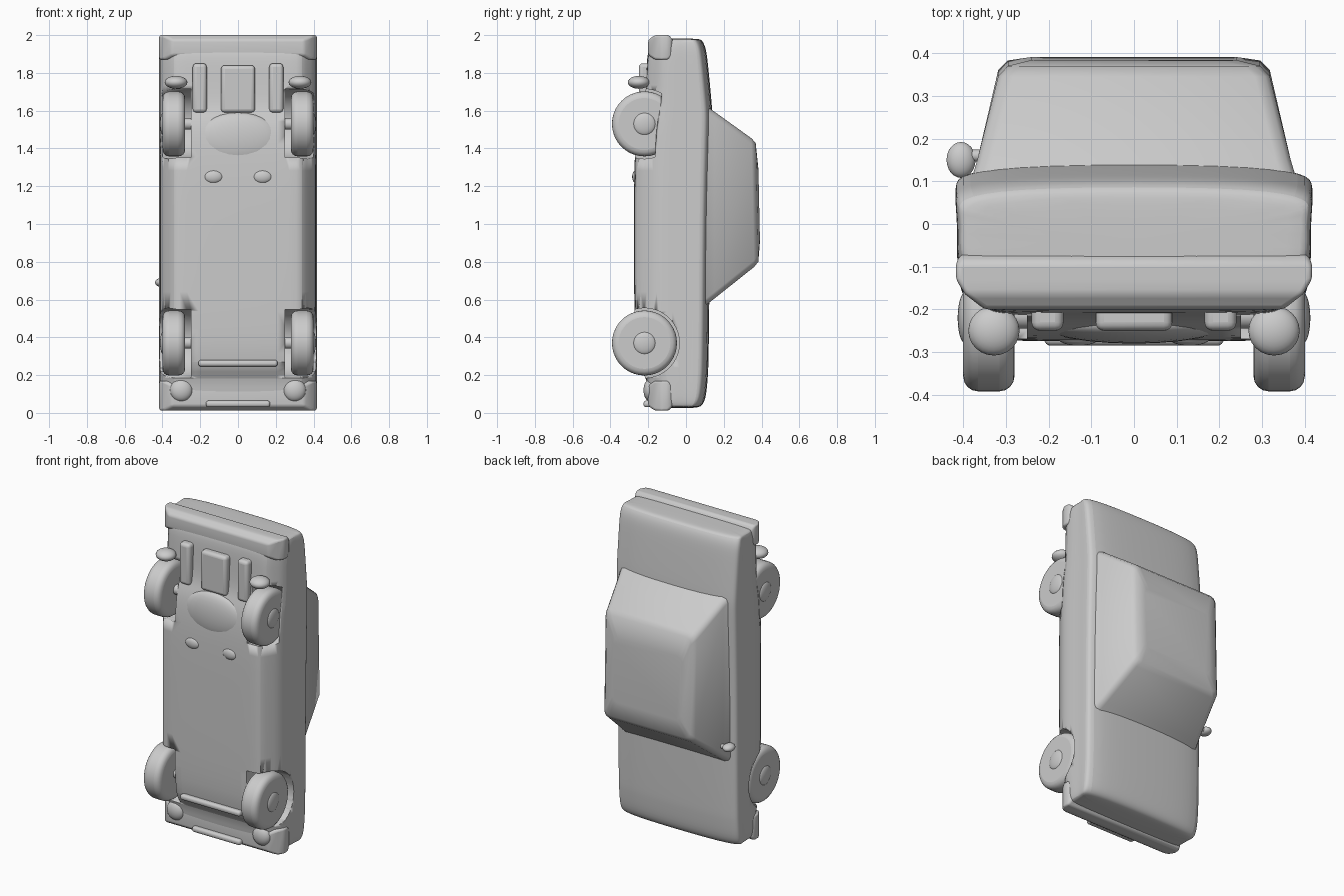
import bpy, bmesh, math
from mathutils import Matrix

cube = bpy.data.objects.get("Cube")
if cube:
    bpy.data.objects.remove(cube, do_unlink=True)

grey = bpy.data.materials.new("plain grey")
grey.use_nodes = True
grey.diffuse_color = (0.6, 0.6, 0.6, 1)
grey.node_tree.nodes["Principled BSDF"].inputs["Base Color"].default_value = (0.6, 0.6, 0.6, 1)


def finish(name, bm, bevel=0, angle=40):
    bmesh.ops.recalc_face_normals(bm, faces=bm.faces)
    mesh = bpy.data.meshes.new(name)
    bm.to_mesh(mesh)
    bm.free()
    ob = bpy.data.objects.new(name, mesh)
    bpy.context.collection.objects.link(ob)
    mesh.materials.append(grey)
    if bevel:
        mod = ob.modifiers.new("round", 'BEVEL')
        mod.width, mod.segments = bevel, 4
    bpy.ops.object.select_all(action='DESELECT')
    ob.select_set(True)
    bpy.context.view_layer.objects.active = ob
    bpy.ops.object.shade_smooth_by_angle(angle=math.radians(angle))
    return ob


def loft(name, rings, **kw):
    bm = bmesh.new()
    loops = [[bm.verts.new(p) for p in ring] for ring in rings]
    for a, b in zip(loops, loops[1:]):
        for i in range(len(a)):
            j = (i + 1) % len(a)
            bm.faces.new((a[i], a[j], b[j], b[i]))
    bm.faces.new(loops[0])
    bm.faces.new(loops[-1])
    return finish(name, bm, **kw)


def box(name, x, y, z, bevel=0.015):
    bm = bmesh.new()
    size = Matrix.Diagonal((x[1] - x[0], y[1] - y[0], z[1] - z[0], 1))
    mid = Matrix.Translation([(a + b) / 2 for a, b in (x, y, z)])
    bmesh.ops.create_cube(bm, size=1, matrix=mid @ size)
    return finish(name, bm, bevel)


def ball(name, centre, radii):
    bm = bmesh.new()
    bmesh.ops.create_uvsphere(bm, u_segments=24, v_segments=14, radius=1,
                              matrix=Matrix.Translation(centre) @ Matrix.Diagonal((*radii, 1)))
    return finish(name, bm)


def rod(name, x0, x1, y, z, radius, bevel=0):
    bm = bmesh.new()
    bmesh.ops.create_cone(bm, cap_ends=True, segments=40, radius1=radius, radius2=radius,
                          depth=abs(x1 - x0),
                          matrix=Matrix.Translation(((x0 + x1) / 2, y, z)) @ Matrix.Rotation(math.pi / 2, 4, 'Y'))
    return finish(name, bm, bevel)


# Body shell: one cross-section carried along the length
def section(z, bottom, top, w):
    half = [(0.72 * w, bottom), (0.81 * w, bottom + 0.005), (0.9 * w, bottom * 0.77),
            (w, bottom * 0.52), (w * 0.985, 0), (w * 1.01, top - 0.05),
            (w * 0.97, top - 0.025), (w * 0.6, top - 0.003)]
    return [(x, y, z) for x, y in half] + [(-x, y, z) for x, y in reversed(half)]


stations = [(0.025, -0.14, 0.06, 0.395), (0.035, -0.17, 0.085, 0.41), (0.07, -0.2, 0.11, 0.418),
            (0.2, -0.205, 0.12, 0.418), (0.23, -0.265, 0.122, 0.418), (0.5, -0.275, 0.127, 0.418),
            (1.0, -0.275, 0.13, 0.418), (1.4, -0.275, 0.14, 0.418), (1.56, -0.25, 0.145, 0.418),
            (1.62, -0.215, 0.142, 0.418), (1.85, -0.21, 0.12, 0.418), (1.93, -0.2, 0.11, 0.418),
            (1.975, -0.16, 0.09, 0.41), (1.982, -0.14, 0.07, 0.4)]
body = loft("body_shell", [section(*s) for s in stations])
body.modifiers.new("smooth", 'SUBSURF').levels = 2
body.modifiers["smooth"].render_levels = 2

# Wheels, hubs and the arches cut for them
for end, z, outer in (("front", 0.37, 0.6), ("rear", 1.53, 0.4)):
    for side, s in (("left", 1), ("right", -1)):
        arch = rod(f"{end}_{side}_arch_cutter", s * 0.25, s * outer, -0.22, z, 0.185)
        arch.hide_render = True
        arch.hide_set(True)
        arch.display_type = 'WIRE'
        cut = body.modifiers.new("arch", 'BOOLEAN')
        cut.object, cut.operation, cut.solver = arch, 'DIFFERENCE', 'EXACT'
        rod(f"{end}_{side}_wheel", s * 0.28, s * 0.4, -0.22, z, 0.172, bevel=0.035)
        ball(f"{end}_{side}_hub", (s * 0.395, -0.22, z), (0.018, 0.06, 0.06))
    rod(f"{end}_axle", -0.3, 0.3, -0.215, z, 0.03)

# Cabin: tapered block with a softly crowned roof
cabin_rings = [(0.08, 0.388, 0.55, 1.645), (0.15, 0.367, 0.605, 1.595),
               (0.36, 0.318, 0.772, 1.455), (0.383, 0.295, 0.8, 1.43), (0.391, 0.24, 0.9, 1.3)]


def cabin_ring(y, w, z0, z1):
    r = 0.035
    corner = [(w, z0 + r), (w, z1 - r), (w - r * 0.3, z1 - r * 0.3), (w - r, z1),
              (r - w, z1), (r * 0.3 - w, z1 - r * 0.3), (-w, z1 - r), (-w, z0 + r),
              (r * 0.3 - w, z0 + r * 0.3), (r - w, z0), (w - r, z0), (w - r * 0.3, z0 + r * 0.3)]
    tilt = 0.015 if y > 0.3 else 0
    return [(x, y - tilt * max(0, (z - 1.1) / 0.35), z) for x, z in corner]


loft("cabin", [cabin_ring(*r) for r in cabin_rings], angle=50)


# Bumpers: narrower along the lower edge
def bumper(name, z0, z1):
    outline = [(-0.2, 0.35), (-0.165, 0.395), (-0.13, 0.417), (-0.09, 0.417), (-0.07, 0.405)]
    rings = []
    for y, w in outline:
        inset = 0.025 if y in (-0.2, -0.07) else 0
        a, b = z0 + inset, z1 - inset
        rings.append([(w, y, a), (w, y, b), (-w, y, b), (-w, y, a)])
    return loft(name, rings, bevel=0.012)


bumper("front_bumper", 0.012, 0.17)
bumper("rear_bumper", 1.87, 2.0)
box("front_valance", (-0.17, 0.17), (-0.225, -0.15), (0.03, 0.065))
box("front_crossmember", (-0.21, 0.21), (-0.285, -0.2), (0.245, 0.28))

# Underside: tank, rails, differential and exhaust ends
box("fuel_tank", (-0.09, 0.09), (-0.25, -0.15), (1.59, 1.84), 0.02)
ball("differential", (0, -0.235, 1.45), (0.22, 0.045, 0.14))
for side, s in (("left", 1), ("right", -1)):
    xs = sorted((s * 0.165, s * 0.24))
    box(f"{side}_rear_rail", xs, (-0.25, -0.15), (1.59, 1.85), 0.02)
    ball(f"{side}_exhaust_end", (s * 0.328, -0.25, 1.75), (0.06, 0.058, 0.034))
    ball(f"{side}_floor_bracket", (s * 0.13, -0.265, 1.25), (0.05, 0.02, 0.035))
    ball(f"{side}_front_mount", (s * 0.3, -0.19, 0.12), (0.06, 0.035, 0.06))

# Door mirror on the right
ball("mirror_head", (-0.405, 0.15, 0.69), (0.034, 0.042, 0.024))
rod("mirror_arm", -0.4, -0.34, 0.16, 0.69, 0.014)
